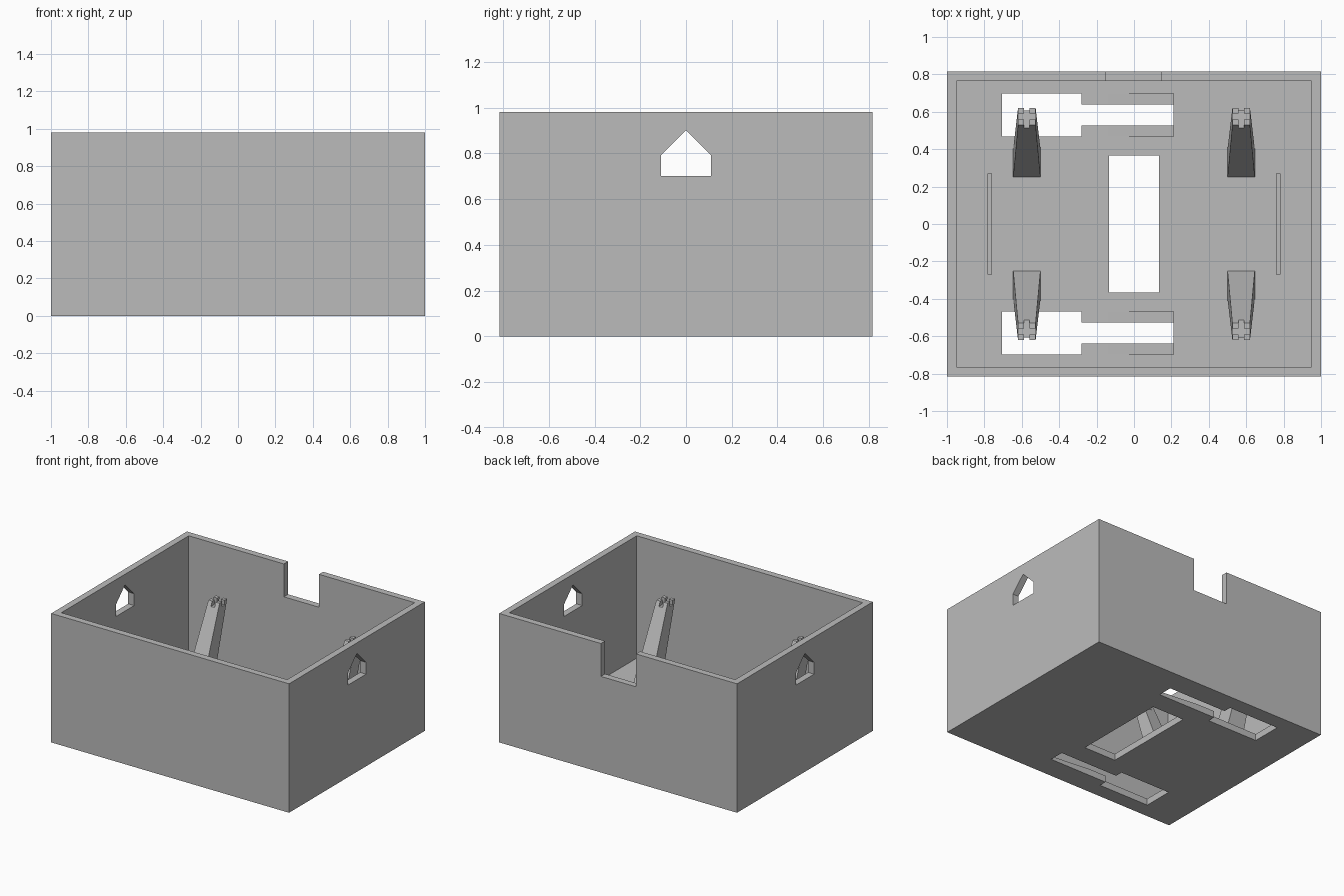
import bpy
import bmesh

cube = bpy.data.objects.get("Cube")
if cube:
    bpy.data.objects.remove(cube, do_unlink=True)

W, D, H = 1.0, 0.815, 0.98      # half width, half depth, height
WALL, FLOOR = 0.05, 0.05

grey = bpy.data.materials.new("plain_grey")
grey.use_nodes = True
grey.diffuse_color = (0.5, 0.5, 0.5, 1)
grey.node_tree.nodes["Principled BSDF"].inputs["Base Color"].default_value = (0.5, 0.5, 0.5, 1)


def loft(name, ring_a, ring_b):
    """Solid between two matching rings of points."""
    bm = bmesh.new()
    a = [bm.verts.new(p) for p in ring_a]
    b = [bm.verts.new(p) for p in ring_b]
    bm.faces.new(a)
    bm.faces.new(b)
    for i in range(len(a)):
        j = (i + 1) % len(a)
        bm.faces.new((a[i], a[j], b[j], b[i]))
    bmesh.ops.recalc_face_normals(bm, faces=bm.faces)
    mesh = bpy.data.meshes.new(name)
    bm.to_mesh(mesh)
    bm.free()
    mesh.materials.append(grey)
    obj = bpy.data.objects.new(name, mesh)
    bpy.context.collection.objects.link(obj)
    return obj


def rect(x0, x1, y0, y1, z):
    return [(x0, y0, z), (x1, y0, z), (x1, y1, z), (x0, y1, z)]


def block(name, x0, x1, y0, y1, z0, z1):
    return loft(name, rect(x0, x1, y0, y1, z0), rect(x0, x1, y0, y1, z1))


def cut(target, cutter):
    cutter.hide_render = True
    mod = target.modifiers.new("cut", "BOOLEAN")
    mod.operation = "DIFFERENCE"
    mod.solver = "EXACT"
    mod.object = cutter
    bpy.context.view_layer.objects.active = target
    bpy.ops.object.modifier_apply(modifier=mod.name)
    bpy.data.objects.remove(cutter, do_unlink=True)


# Open box with a notch in the back wall and an opening in the floor
box = block("box_shell", -W, W, -D, D, 0, H)
cut(box, block("cavity", -W + WALL, W - WALL, -D + WALL, D - WALL, FLOOR, H + 0.2))
cut(box, block("back_notch", -0.15, 0.145, D - 0.1, D + 0.1, 0.73, H + 0.2))
cut(box, block("floor_opening", -0.135, 0.135, -0.367, 0.367, -0.1, 0.2))

# House-shaped windows through both side walls
house = [(-0.11, 0.70), (0.11, 0.70), (0.11, 0.79), (0, 0.90), (-0.11, 0.79)]
cut(box, loft("windows", [(-1.2, y, z) for y, z in house], [(1.2, y, z) for y, z in house]))

# Keyhole slots with a sloping recess beside the narrow end
keyhole = [(-0.705, -0.115), (-0.28, -0.115), (-0.28, -0.057), (0.21, -0.057),
           (0.21, 0.057), (-0.28, 0.057), (-0.28, 0.115), (-0.705, 0.115)]
ramp = [(-0.14, FLOOR), (0.21, FLOOR - 0.025), (0.21, FLOOR + 0.02), (-0.14, FLOOR + 0.02)]
for side in (-1, 1):
    yc = side * 0.583
    cut(box, loft("recess", [(x, yc - 0.115, z) for x, z in ramp],
                  [(x, yc + 0.115, z) for x, z in ramp]))
    cut(box, loft("keyhole", [(x, y + yc, -0.1) for x, y in keyhole],
                  [(x, y + yc, 0.2) for x, y in keyhole]))

# Leaning tapered posts with cross-slotted tops
TOP = 0.67
for xs, side_name in ((-1, "right"), (1, "left")):
    x = xs * 0.573
    for ys, end_name in ((-1, "front"), (1, "back")):
        y0, y1 = sorted((ys * 0.25, ys * 0.40))
        t0, t1 = sorted((ys * 0.53, ys * 0.62))
        mid = (t0 + t1) / 2
        post = loft(f"{end_name}_{side_name}_post",
                    rect(x - 0.073, x + 0.073, y0, y1, FLOOR - 0.005),
                    rect(x - 0.047, x + 0.047, t0, t1, TOP))
        cut(post, block("slot_x", x - 0.1, x + 0.1, mid - 0.015, mid + 0.015, TOP - 0.035, TOP + 0.1))
        cut(post, block("slot_y", x - 0.015, x + 0.015, mid - 0.1, mid + 0.1, TOP - 0.035, TOP + 0.1))

    # Low rib on the floor near each side wall
    block(f"{side_name}_floor_rib", xs * 0.772 - 0.0125, xs * 0.772 + 0.0125,
          -0.27, 0.27, FLOOR - 0.005, FLOOR + 0.04)
